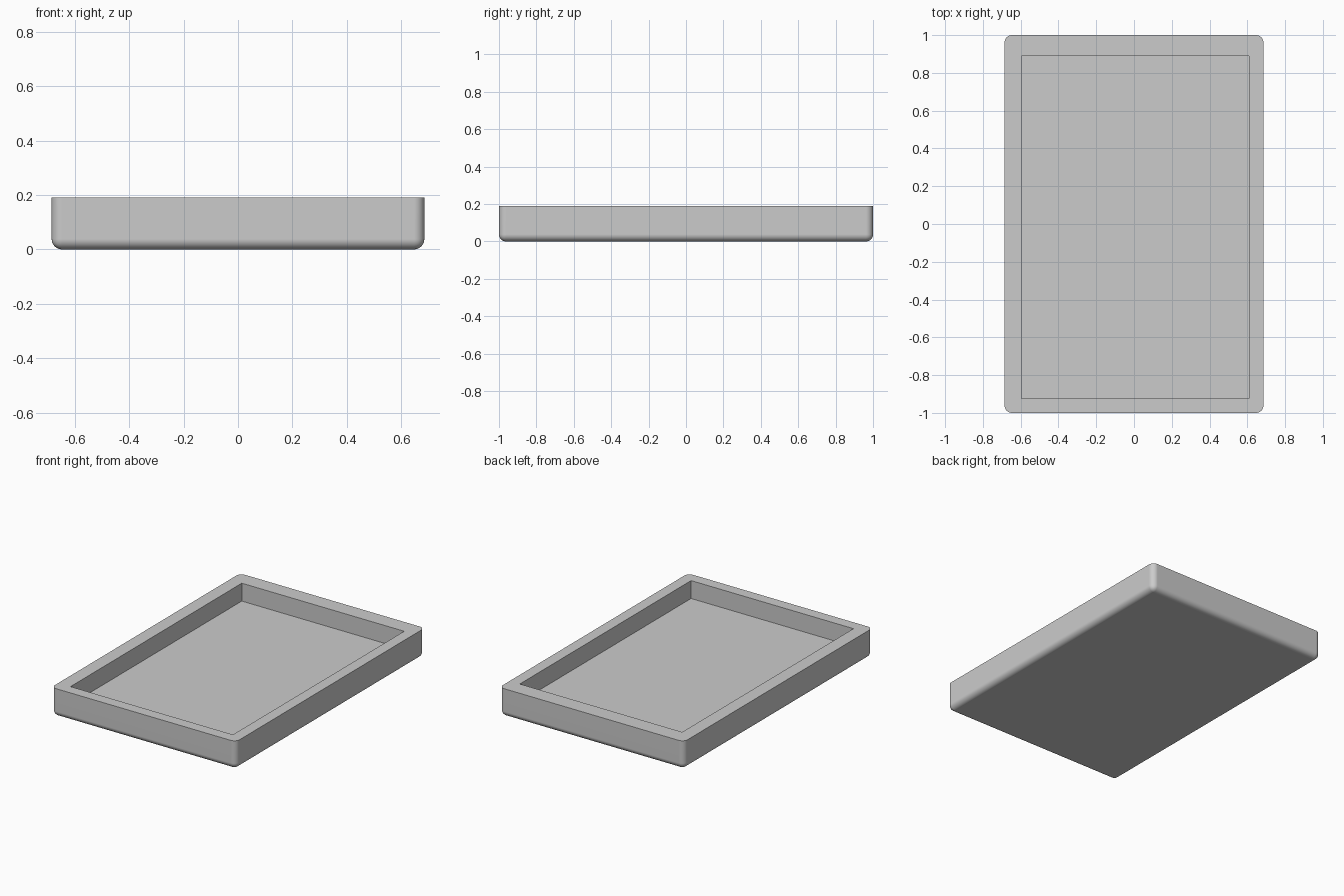
import bpy, bmesh, math
from mathutils import Vector

cube = bpy.data.objects.get("Cube")
if cube:
    bpy.data.objects.remove(cube, do_unlink=True)

HEIGHT = 0.19
FLOOR = 0.07
RADIUS = 0.038

grey = bpy.data.materials.new("light_grey")
grey.use_nodes = True
colour = (0.6, 0.6, 0.6, 1)
grey.diffuse_color = colour
grey.node_tree.nodes["Principled BSDF"].inputs["Base Color"].default_value = colour


def box(name, low, high, radius=0):
    """Box between two corners; rounds every edge except the top rim."""
    low, high = Vector(low), Vector(high)
    bm = bmesh.new()
    bmesh.ops.create_cube(bm, size=1)
    for v in bm.verts:
        v.co = (low + high) / 2 + v.co * (high - low)
    if radius:
        edges = [e for e in bm.edges if min(v.co.z for v in e.verts) < high.z - 0.001]
        bmesh.ops.bevel(bm, geom=edges, offset=radius, segments=6,
                        profile=0.5, affect='EDGES', clamp_overlap=True)
    mesh = bpy.data.meshes.new(name)
    bm.to_mesh(mesh)
    bm.free()
    mesh.materials.append(grey)
    obj = bpy.data.objects.new(name, mesh)
    bpy.context.collection.objects.link(obj)
    return obj


# Rounded tray body and the slightly off-centre recess
tray = box("tray", (-0.685, -1, 0), (0.685, 1, HEIGHT), RADIUS)
recess = box("recess_cutter", (-0.595, -0.925, FLOOR), (0.61, 0.89, HEIGHT + 0.1))
recess.hide_render = True

cut = tray.modifiers.new("recess", 'BOOLEAN')
cut.operation = 'DIFFERENCE'
cut.solver = 'EXACT'
cut.object = recess

bpy.ops.object.select_all(action='DESELECT')
tray.select_set(True)
bpy.context.view_layer.objects.active = tray
bpy.ops.object.modifier_apply(modifier=cut.name)
bpy.data.objects.remove(recess, do_unlink=True)

# Smooth rounded edges, crisp rim and flat sides
bpy.ops.object.shade_smooth_by_angle(angle=math.radians(35))
normals = tray.modifiers.new("flat_sides", 'WEIGHTED_NORMAL')
normals.keep_sharp = True
